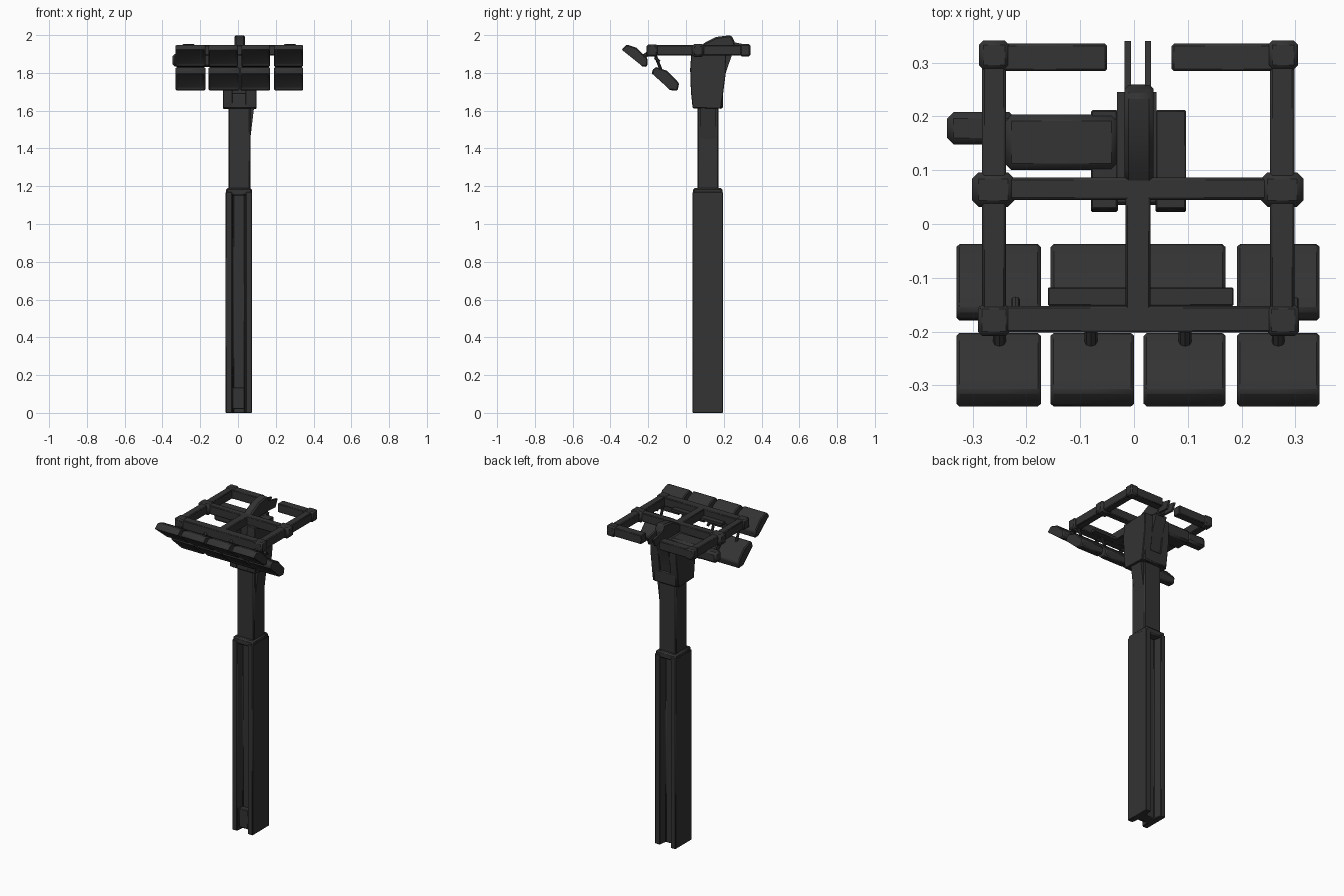
import bpy, bmesh, math
from mathutils import Vector

if "Cube" in bpy.data.objects:
    bpy.data.objects.remove(bpy.data.objects["Cube"])

metal = bpy.data.materials.new("dark_metal")
metal.diffuse_color = (0.033, 0.033, 0.033, 1)
metal.use_nodes = True
metal.node_tree.nodes["Principled BSDF"].inputs["Base Color"].default_value = metal.diffuse_color


def finish(name, bm, bevel=0.0):
    bmesh.ops.recalc_face_normals(bm, faces=bm.faces)
    me = bpy.data.meshes.new(name)
    bm.to_mesh(me)
    bm.free()
    ob = bpy.data.objects.new(name, me)
    bpy.context.collection.objects.link(ob)
    me.materials.append(metal)
    if bevel:
        m = ob.modifiers.new("soft_edges", 'BEVEL')
        m.width, m.segments, m.limit_method = bevel, 1, 'ANGLE'
    bpy.ops.object.select_all(action='DESELECT')
    ob.select_set(True)
    bpy.context.view_layer.objects.active = ob
    bpy.ops.object.shade_smooth_by_angle(angle=math.radians(40))
    return ob


def box(name, x, y, z, bevel=0.004):
    bm = bmesh.new()
    bmesh.ops.create_cube(bm, size=1)
    for v in bm.verts:
        v.co = [(a + b) / 2 + c * (b - a) for c, (a, b) in zip(v.co, (x, y, z))]
    return finish(name, bm, bevel)


def extrude(name, pts, axis, lo, hi, bevel=0.003):
    """Extrude a profile: axis 'x' takes (y, z) points, axis 'z' takes (x, y)."""
    bm = bmesh.new()
    place = (lambda p, t: (t, *p)) if axis == 'x' else (lambda p, t: (*p, t))
    a = [bm.verts.new(place(p, lo)) for p in pts]
    b = [bm.verts.new(place(p, hi)) for p in pts]
    bm.faces.new(a)
    bm.faces.new(b)
    for i in range(len(pts)):
        j = (i + 1) % len(pts)
        bm.faces.new((a[i], a[j], b[j], b[i]))
    return finish(name, bm, bevel)


def rod(name, p, q, r):
    p, q = Vector(p), Vector(q)
    bm = bmesh.new()
    bmesh.ops.create_cone(bm, cap_ends=True, segments=8, radius1=r, radius2=r,
                          depth=(q - p).length)
    bm.transform((q - p).to_track_quat('Z', 'Y').to_matrix().to_4x4())
    bmesh.ops.translate(bm, verts=bm.verts, vec=(p + q) / 2)
    return finish(name, bm)


# Lower post: H-section beam with grooves at front and back
h = [(-.065, .035), (-.032, .035), (-.025, .085), (.035, .085), (.042, .035), (.075, .035),
     (.075, .195), (.042, .195), (.035, .145), (-.025, .145), (-.032, .195), (-.065, .195)]
extrude("lower_post", h, 'z', 0, 1.17)
box("lower_post_cap", (-.063, .073), (.037, .193), (1.15, 1.19), .008)
box("foot_block", (-.03, .035), (.05, .09), (.02, .135))

# Upper post and the head that carries the frame
box("upper_post", (-.05, .065), (.06, .172), (1.17, 1.65), .006)
box("head_collar", (-.07, .085), (.035, .195), (1.612, 1.69), .006)
cheek = [(.035, 1.615), (.185, 1.61), (.195, 1.68), (.208, 1.78), (.212, 1.9), (.028, 1.9), (.022, 1.82), (.026, 1.7)]
for side, (lo, hi) in {"left": (-.08, -.03), "right": (.04, .097)}.items():
    extrude(side + "_cheek", cheek, 'x', lo, hi)
extrude("head_core", [(.07, 1.66), (.185, 1.66), (.2, 1.77), (.245, 1.9), (.07, 1.9)], 'x', -.032, .042, 0)
wedge = [(.065, 1.45), (.095, 1.7), (.065, 1.7)]
for name, s in (("right_gusset", 1),):
    bm = bmesh.new()
    va = [bm.verts.new((x, .075, z)) for x, z in wedge]
    vb = [bm.verts.new((x, .16, z)) for x, z in wedge]
    bm.faces.new(va)
    bm.faces.new(vb)
    for i in range(3):
        j = (i + 1) % 3
        bm.faces.new((va[i], va[j], vb[j], vb[i]))
    finish(name, bm)

# Sideways motor and its end arm
box("motor", (-.24, -.03), (.1, .203), (1.83, 1.91), .012)
box("motor_arm", (-.347, -.22), (.148, .208), (1.835, 1.9), .012)

# Square frame
Z = (1.893, 1.947)
box("frame_front_bar", (-.29, .3), (-.202, -.152), Z)
box("frame_middle_bar", (-.27, .29), (.045, .086), Z)
box("frame_left_bar", (-.282, -.238), (-.2, .335), Z)
box("frame_right_bar", (.253, .298), (-.2, .335), Z)
box("frame_back_left_bar", (-.282, -.05), (.284, .335), Z)
box("frame_back_right_bar", (.07, .298), (.284, .335), Z)
for side, x in (("left", -.26), ("right", .277)):
    box(side + "_joint", (x - .041, x + .038), (.032, .096), (1.885, 1.953), .012)
    box(side + "_front_corner", (x - .03, x + .03), (-.208, -.15), (1.888, 1.951), .008)
    box(side + "_back_corner", (x - .028, x + .028), (.287, .341), (1.888, 1.953), .008)

# Centre spine, raised fin and broken fork
box("centre_bar", (-.016, .031), (-.16, .25), Z)
extrude("centre_fin", [(.07, 1.94), (.1, 1.96), (.16, 1.99), (.24, 2.0), (.26, 1.96), (.255, 1.9), (.07, 1.9)],
        'x', -.018, .036, .008)
for side, x in (("left", -.012), ("right", .026)):
    extrude(side + "_fork_tine", [(.24, 1.905), (.24, 1.965), (.34, 1.945), (.32, 1.9)],
            'x', x - .006, x + .006, 0)

# Two rows of tilted floodlights, each with a recessed lens
upper = [(-.34, 1.917), (-.338, 1.928), (-.312, 1.95), (-.26, 1.932), (-.202, 1.872), (-.206, 1.832), (-.236, 1.834)]
lower = [(-.18, 1.79), (-.178, 1.815), (-.16, 1.832), (-.098, 1.81), (-.036, 1.745), (-.045, 1.706), (-.09, 1.709)]
columns = ((-.33, -.173), (-.155, 0.0), (.018, .17), (.191, .345))
for row, prof in (("upper", upper), ("lower", lower)):
    for i, (lo, hi) in enumerate(columns):
        if row == "lower" and i == 1:
            hi = .008
        if row == "lower" and i == 2:
            lo = .012
        lamp = extrude(f"{row}_lamp_{i + 1}", prof, 'x', lo, hi, 0)
        bm = bmesh.new()
        bm.from_mesh(lamp.data)
        bm.normal_update()
        lens = [f for f in bm.faces if f.normal.z < -.3 and f.normal.y < -.3]
        bmesh.ops.inset_region(bm, faces=lens, thickness=.012, depth=-.01)
        bm.to_mesh(lamp.data)
        bm.free()
        m = lamp.modifiers.new("soft_edges", 'BEVEL')
        m.width, m.segments, m.limit_method = .006, 1, 'ANGLE'

# Lamp mounts below the frame
for i, x in enumerate((-.25, -.08, .095, .268)):
    rod(f"upper_mount_{i + 1}", (x, -.19, 1.91), (x, -.225, 1.885), .012)
    rod(f"lower_mount_{i + 1}", (x, -.165, 1.9), (x, -.13, 1.81), .008)
    rod(f"lower_brace_{i + 1}", (x + .03, -.165, 1.88), (x + .03, -.14, 1.86), .008)
box("mount_plate", (-.16, .185), (-.152, -.118), (1.893, 1.91), .002)
